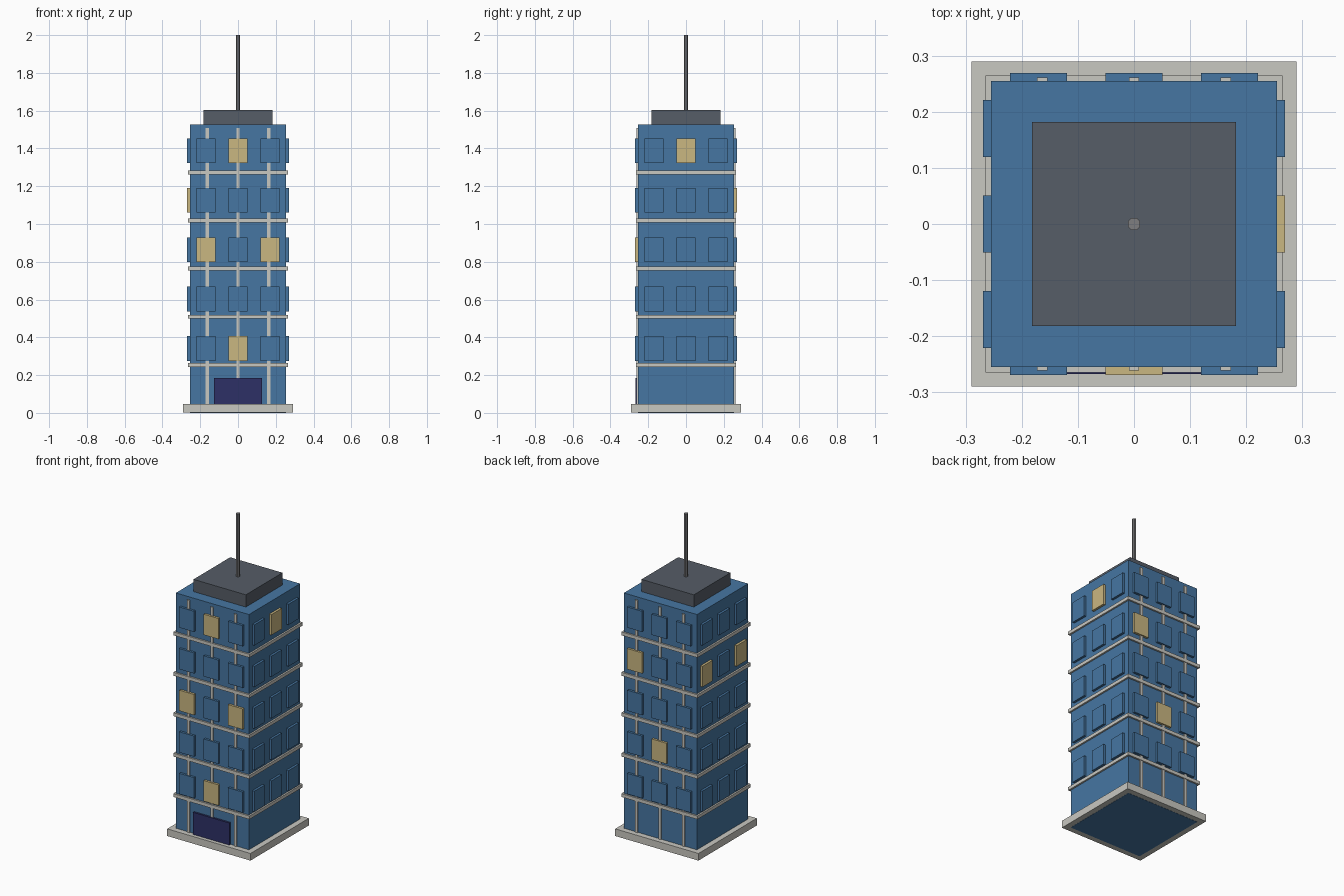
import bpy, bmesh, math
from mathutils import Matrix, Vector

if "Cube" in bpy.data.objects:
    bpy.data.objects.remove(bpy.data.objects["Cube"])


def srgb(r, g, b):
    lin = [(c / 255 / 12.92) if c < 10 else ((c / 255 + 0.055) / 1.055) ** 2.4 for c in (r, g, b)]
    return (*lin, 1.0)


def material(name, rgb):
    m = bpy.data.materials.new(name)
    m.diffuse_color = srgb(*rgb)
    m.use_nodes = True
    m.node_tree.nodes["Principled BSDF"].inputs["Base Color"].default_value = m.diffuse_color
    return m


BLUE = material("blue glass", (70, 118, 162))
STONE = material("pale stone", (201, 200, 193))
LIT = material("lit window yellow", (202, 183, 129))
ROOF = material("roof slate", (86, 93, 103))
METAL = material("antenna grey", (126, 126, 128))
NAVY = material("door navy", (45, 48, 102))


def add_box(bm, lo, hi, turn=0.0):
    """Box between two corners, turned about the vertical axis."""
    lo, hi = Vector(lo), Vector(hi)
    mat = (Matrix.Rotation(turn, 4, 'Z') @ Matrix.Translation((lo + hi) / 2)
           @ Matrix.Diagonal((*(hi - lo), 1.0)))
    bmesh.ops.create_cube(bm, size=1.0, matrix=mat)


def make(name, mat, boxes):
    """One object from a list of (low corner, high corner, turn)."""
    bm = bmesh.new()
    for b in boxes:
        add_box(bm, *b)
    me = bpy.data.meshes.new(name)
    bm.to_mesh(me)
    bm.free()
    me.materials.append(mat)
    ob = bpy.data.objects.new(name, me)
    bpy.context.collection.objects.link(ob)
    return ob


HALF, TOP, FLOOR = 0.2545, 1.527, 0.2545

# Main masses: plinth, tower, roof block
make("base_slab", STONE, [((-0.29, -0.29, 0.001), (0.29, 0.29, 0.046))])
make("tower", BLUE, [((-HALF, -HALF, 0), (HALF, HALF, TOP))])
make("roof_block", ROOF, [((-0.182, -0.182, TOP), (0.182, 0.182, 1.604))])

# Antenna
bpy.ops.mesh.primitive_cylinder_add(vertices=8, radius=0.012, depth=0.40, location=(0, 0, 1.80),
                                    rotation=(0, 0, math.pi / 8))
antenna = bpy.context.object
antenna.name = "antenna"
antenna.data.materials.append(METAL)

# Horizontal floor bands
make("floor_bands", STONE, [((-0.265, -0.265, i * FLOOR - 0.0105), (0.265, 0.265, i * FLOOR + 0.0105))
                            for i in range(1, 6)])

# Vertical ribs on the front and back
make("vertical_ribs", STONE, [((x - 0.009, -0.2615, 0.03), (x + 0.009, -0.25, 1.508), turn)
                              for x in (-0.1635, 0, 0.1635) for turn in (0, math.pi)])

# Front door
make("door", NAVY, [((-0.127, -0.267, 0.04), (0.127, -0.25, 0.185))])

# Windows: side 0 front, 1 right, 2 back, 3 left; columns run left to right seen from outside
lit_spots = {(0, 0, 0), (0, 2, -1), (0, 2, 1), (0, 4, 0),
             (1, 4, 0), (2, 3, -1), (2, 1, 0), (3, 3, -1), (3, 3, 1)}
plain, lit = [], []
for side in range(4):
    for row in range(5):
        for col in (-1, 0, 1):
            x, z = col * 0.17, 0.341 + row * 0.2618
            box = ((x - 0.051, -0.269, z - 0.065), (x + 0.051, -0.25, z + 0.065), side * math.pi / 2)
            (lit if (side, row, col) in lit_spots else plain).append(box)
make("windows", BLUE, plain)
make("lit_windows", LIT, lit)
